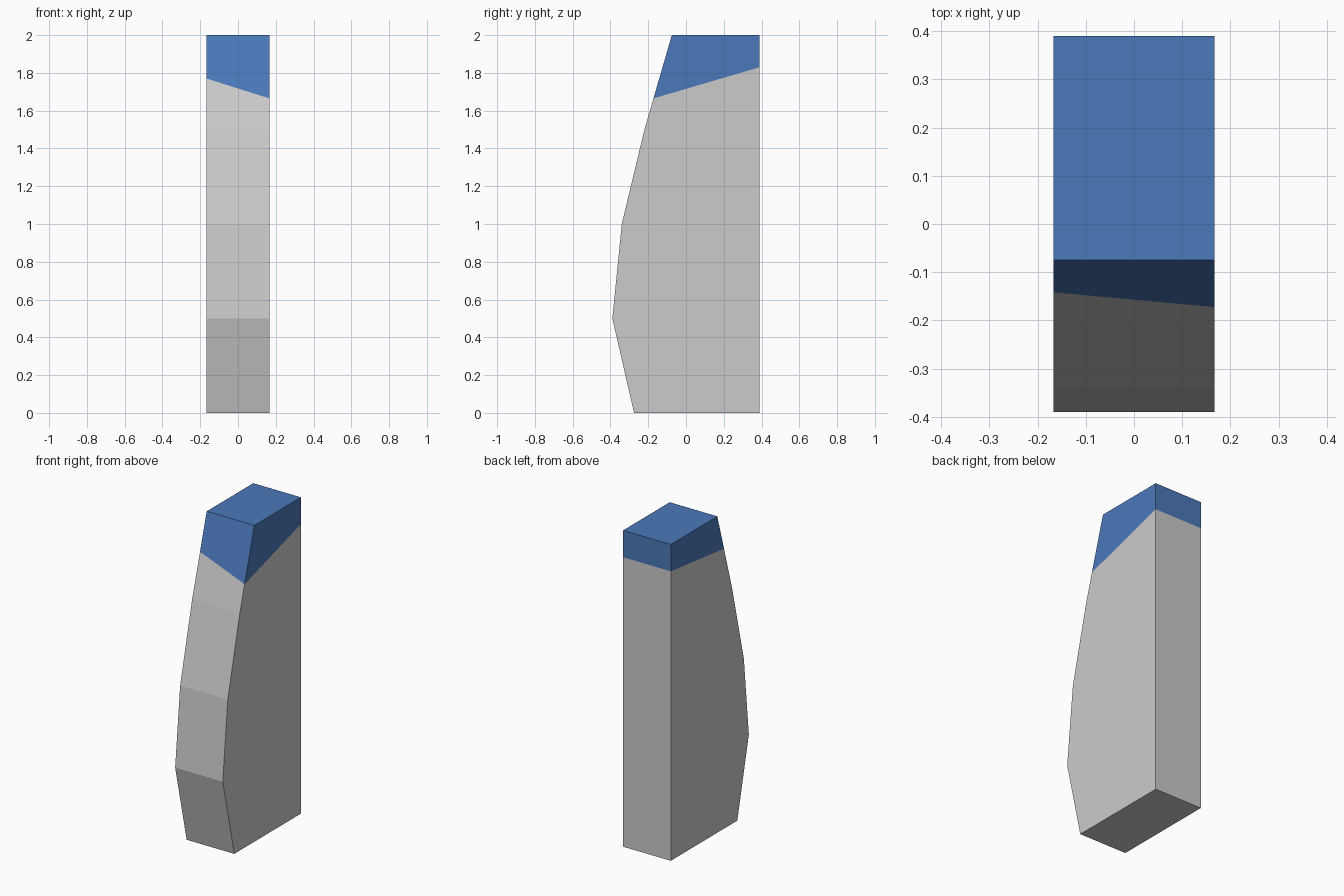
import bpy

if "Cube" in bpy.data.objects:
    bpy.data.objects.remove(bpy.data.objects["Cube"])

HALF_WIDTH = 0.1665


def front_y(z):
    """Depth of the sloping upper front face at height z."""
    return -0.22 + (z - 1.5) * (0.145 / 0.5)


def loft(name, left, right, skip=()):
    """Join a left and right side profile (y, z) into a flat-faced shell."""
    n = len(left)
    verts = [(-HALF_WIDTH, y, z) for y, z in left]
    verts += [(HALF_WIDTH, y, z) for y, z in right]
    faces = [list(range(n))[::-1], list(range(n, 2 * n))]
    for i in range(n):
        j = (i + 1) % n
        if i not in skip:
            faces.append([i, j, n + j, n + i])
    mesh = bpy.data.meshes.new(name)
    mesh.from_pydata(verts, [], faces)
    mesh.update()
    obj = bpy.data.objects.new(name, mesh)
    bpy.context.collection.objects.link(obj)
    return obj


# Slanted seam between body and cap: back point and front point per side
BACK = 0.39
seam_back = (BACK, 1.83)
seam_left = (front_y(1.77), 1.77)
seam_right = (front_y(1.665), 1.665)


# Grey body with a bowed front, open at the hidden seam
def body_profile(seam_front):
    return [seam_back, seam_front, (-0.22, 1.5), (-0.34, 1.0),
            (-0.39, 0.5), (-0.275, 0.0), (BACK, 0.0)][::-1]


loft("body", body_profile(seam_left)[::-1], body_profile(seam_right)[::-1], skip=(0,))


# Blue cap on top, open at the hidden seam
def cap_profile(seam_front):
    return [seam_front, seam_back, (BACK, 2.0), (front_y(2.0), 2.0)]


cap = loft("cap", cap_profile(seam_left), cap_profile(seam_right), skip=(0,))
blue = bpy.data.materials.new("blue")
blue.diffuse_color = (0.07, 0.19, 0.49, 1.0)
blue.use_nodes = True
blue.node_tree.nodes["Principled BSDF"].inputs["Base Color"].default_value = blue.diffuse_color
cap.data.materials.append(blue)

# Consistent outward normals
import bmesh
for obj in bpy.context.collection.objects:
    bm = bmesh.new()
    bm.from_mesh(obj.data)
    bmesh.ops.recalc_face_normals(bm, faces=bm.faces)
    bm.to_mesh(obj.data)
    bm.free()
